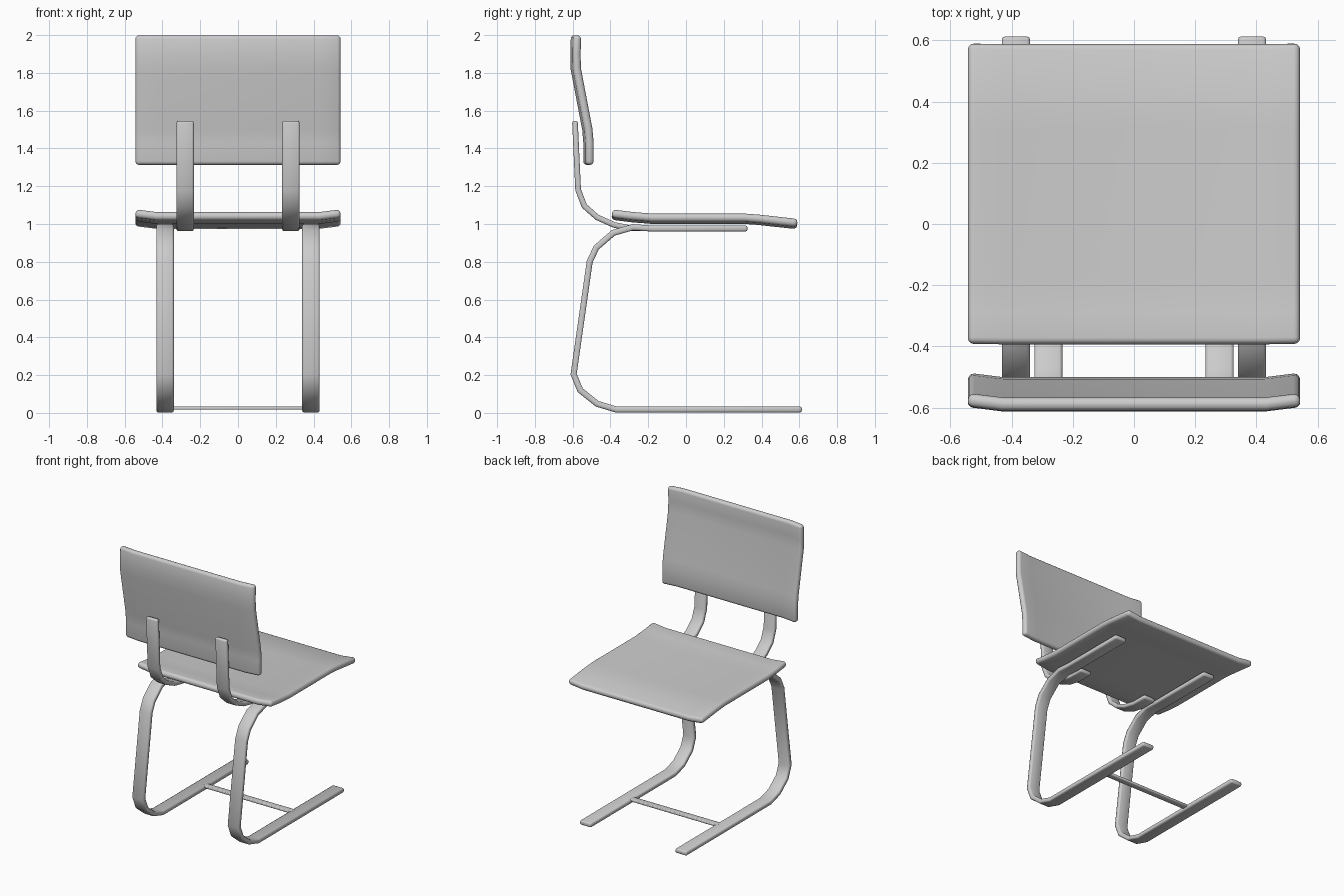
import bpy, bmesh
from mathutils import Vector

if "Cube" in bpy.data.objects:
    bpy.data.objects.remove(bpy.data.objects["Cube"])


def sheet(name, path, xs, thickness, bevel, segments, curl=0.0):
    """Bent slab: a (y, z) path swept across x stations; outer stations curl along the normal."""
    pts = [Vector(p) for p in path]
    bm = bmesh.new()
    rows = []
    for i, p in enumerate(pts):
        t = (pts[min(i + 1, len(pts) - 1)] - pts[max(i - 1, 0)]).normalized()
        n = Vector((-t.y, t.x))
        row = []
        for j, x in enumerate(xs):
            q = p + n * (curl if j in (0, len(xs) - 1) else 0)
            row.append(bm.verts.new((x, q.x, q.y)))
        rows.append(row)
    for a, b in zip(rows, rows[1:]):
        for j in range(len(xs) - 1):
            bm.faces.new((a[j], a[j + 1], b[j + 1], b[j]))
    bmesh.ops.recalc_face_normals(bm, faces=bm.faces)
    me = bpy.data.meshes.new(name)
    bm.to_mesh(me)
    bm.free()
    ob = bpy.data.objects.new(name, me)
    bpy.context.collection.objects.link(ob)
    sol = ob.modifiers.new("thickness", 'SOLIDIFY')
    sol.thickness, sol.offset, sol.use_even_offset = thickness, 0, True
    bev = ob.modifiers.new("soft_edges", 'BEVEL')
    bev.width, bev.segments = bevel, segments
    bev.limit_method, bev.angle_limit = 'ANGLE', 0.9
    bpy.ops.object.select_all(action='DESELECT')
    bpy.context.view_layer.objects.active = ob
    ob.select_set(True)
    for m in list(ob.modifiers):
        bpy.ops.object.modifier_apply(modifier=m.name)
    bpy.ops.object.shade_smooth_by_angle(angle=0.9)
    return ob


# Seat and backrest panels with gently curled sides
PANEL_X = (-0.543, -0.43, 0, 0.43, 0.543)
sheet("seat", [(-0.393, 1.044), (-0.29, 1.031), (-0.18, 1.022), (0.31, 1.022),
               (0.38, 1.017), (0.588, 0.994)], PANEL_X, 0.043, 0.019, 3, 0.014)
sheet("backrest", [(-0.588, 1.999), (-0.591, 1.90), (-0.589, 1.82), (-0.528, 1.50),
                   (-0.522, 1.43), (-0.522, 1.313)], PANEL_X, 0.043, 0.019, 3, 0.014)

# Cantilever legs and backrest supports, one pair per side
LEG = [(0.613, 0.018), (-0.37, 0.018), (-0.47, 0.048), (-0.56, 0.12), (-0.595, 0.205),
       (-0.51, 0.80), (-0.475, 0.875), (-0.385, 0.953), (-0.28, 0.983),
       (-0.18, 0.976), (0.325, 0.976)]
SUPPORT = [(-0.588, 1.545), (-0.571, 1.18), (-0.538, 1.095), (-0.47, 1.035),
           (-0.38, 0.995), (-0.29, 0.977), (-0.17, 0.977)]
for side, s in (("left", -1), ("right", 1)):
    sheet("leg_" + side, LEG, (s * 0.34, s * 0.432), 0.032, 0.010, 2)
    sheet("back_support_" + side, SUPPORT, (s * 0.234, s * 0.326), 0.03, 0.010, 2)

# Floor crossbar tying the runners together
sheet("crossbar", [(0.105, 0.026), (0.150, 0.026)], (-0.36, 0.36), 0.018, 0.005, 2)
